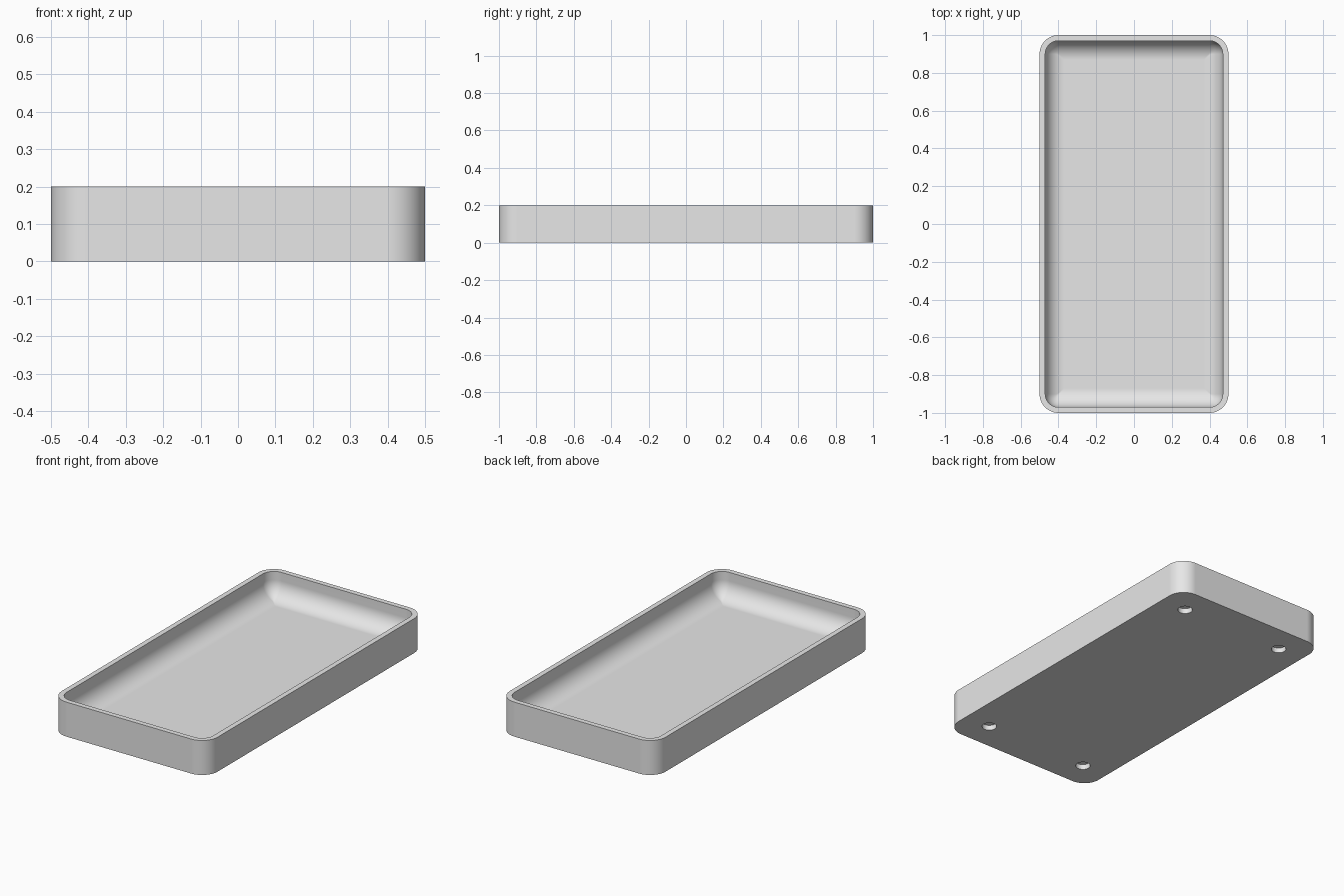
import bpy
import bmesh
from math import pi, sin, cos, radians

if "Cube" in bpy.data.objects:
    bpy.data.objects.remove(bpy.data.objects["Cube"], do_unlink=True)

HALF_X, HALF_Y, HEIGHT = 0.5, 1.0, 0.2
CORNER, WALL = 0.1, 0.03
FLOOR, FILLET = 0.05, 0.1
HOLE_X, HOLE_Y, HOLE_R, HOLE_DEPTH = 0.335, 0.835, 0.04, 0.03
ARC = 12

bm = bmesh.new()


def rounded_ring(inset, z):
    """Rounded rectangle of vertices, offset inward from the outer wall."""
    r = max(CORNER - inset, 0.004)
    cx, cy = HALF_X - inset - r, HALF_Y - inset - r
    verts = []
    for quarter, (sx, sy) in enumerate([(1, 1), (-1, 1), (-1, -1), (1, -1)]):
        for i in range(ARC + 1):
            a = (quarter + i / ARC) * pi / 2
            verts.append(bm.verts.new((sx * cx + r * cos(a), sy * cy + r * sin(a), z)))
    return verts


def circle_ring(x, y, z):
    n = 32
    return [bm.verts.new((x + HOLE_R * cos(2 * pi * i / n),
                          y + HOLE_R * sin(2 * pi * i / n), z)) for i in range(n)]


def bridge(a, b):
    for i in range(len(a)):
        j = (i + 1) % len(a)
        bm.faces.new((a[i], a[j], b[j], b[i]))


def ring_edges(ring):
    return [bm.edges.get((v, ring[i - 1])) for i, v in enumerate(ring)]


# Outer wall, flat rim, inner wall and the rounded transition to the floor
base = rounded_ring(0, 0)
rings = [base, rounded_ring(0, HEIGHT), rounded_ring(WALL, HEIGHT)]
for i in range(ARC + 1):
    a = i / ARC * pi / 2
    rings.append(rounded_ring(WALL + FILLET * (1 - cos(a)),
                              FLOOR + FILLET * (1 - sin(a))))
for lower, upper in zip(rings, rings[1:]):
    bridge(lower, upper)
bm.faces.new(rings[-1])

# Four blind round sockets in the underside
underside = ring_edges(base)
for sx in (-1, 1):
    for sy in (-1, 1):
        mouth = circle_ring(sx * HOLE_X, sy * HOLE_Y, 0)
        end = circle_ring(sx * HOLE_X, sy * HOLE_Y, HOLE_DEPTH)
        bridge(mouth, end)
        bm.faces.new(end)
        underside += ring_edges(mouth)
bmesh.ops.triangle_fill(bm, edges=underside, use_beauty=True, normal=(0, 0, -1))
bmesh.ops.recalc_face_normals(bm, faces=bm.faces)

mesh = bpy.data.meshes.new("tray")
bm.to_mesh(mesh)
bm.free()
tray = bpy.data.objects.new("tray", mesh)
bpy.context.collection.objects.link(tray)

# Plain light grey
grey = bpy.data.materials.new("light_grey")
grey.use_nodes = True
colour = (0.8, 0.8, 0.8, 1)
grey.diffuse_color = colour
grey.node_tree.nodes["Principled BSDF"].inputs["Base Color"].default_value = colour
mesh.materials.append(grey)

# Smooth curves with crisp rims, and flat large faces
bpy.ops.object.select_all(action="DESELECT")
tray.select_set(True)
bpy.context.view_layer.objects.active = tray
bpy.ops.object.shade_smooth_by_angle(angle=radians(30))
weighted = tray.modifiers.new("weighted_normals", "WEIGHTED_NORMAL")
weighted.keep_sharp = True
